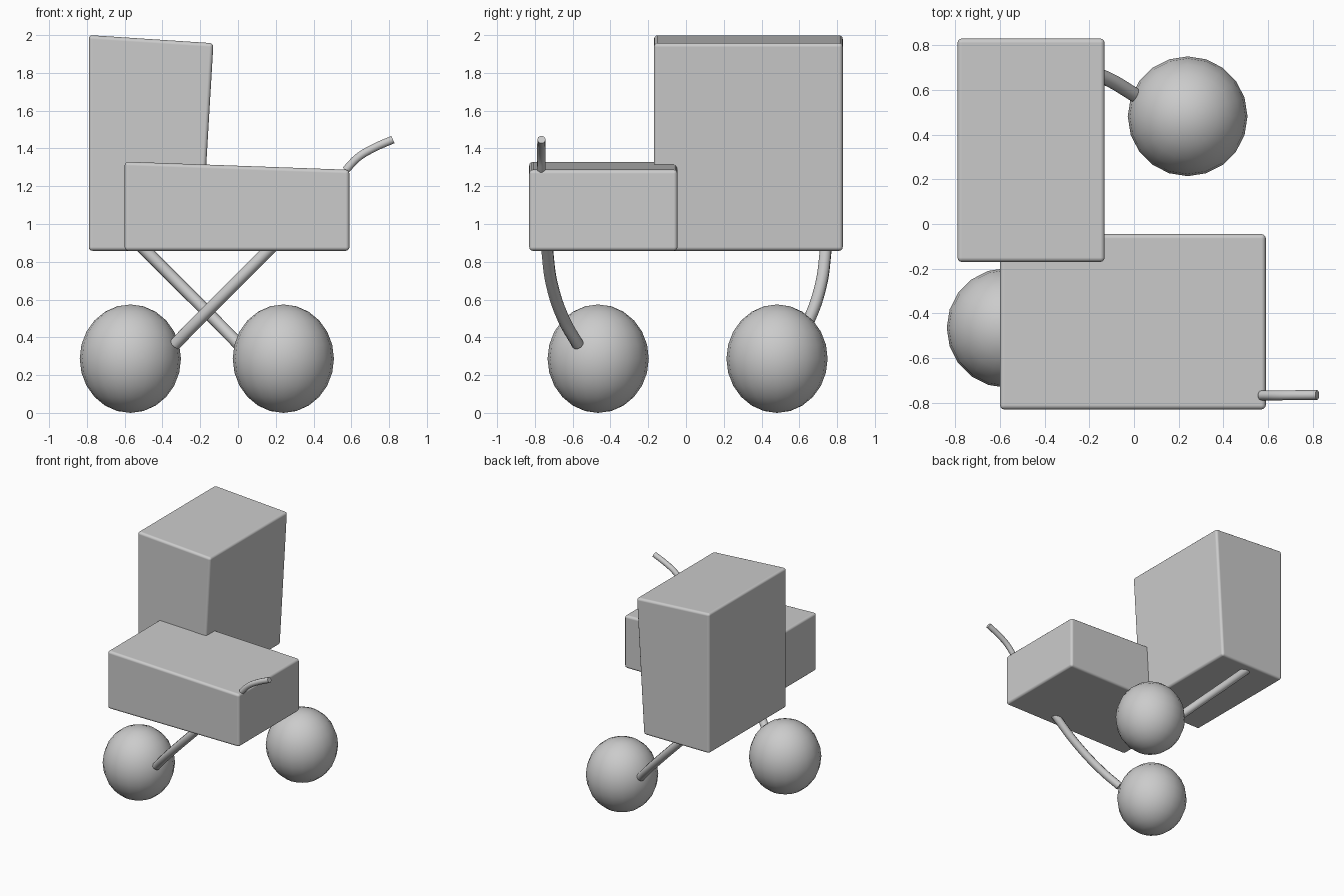
import bpy, bmesh
from mathutils import Vector

if "Cube" in bpy.data.objects:
    bpy.data.objects.remove(bpy.data.objects["Cube"])


def prism(name, profile, y0, y1):
    """Rounded block: side profile (x, z) extruded from y0 to y1."""
    bm = bmesh.new()
    face = bm.faces.new([bm.verts.new((x, y0, z)) for x, z in profile])
    ext = bmesh.ops.extrude_face_region(bm, geom=[face])
    verts = [v for v in ext["geom"] if isinstance(v, bmesh.types.BMVert)]
    bmesh.ops.translate(bm, verts=verts, vec=(0, y1 - y0, 0))
    bmesh.ops.recalc_face_normals(bm, faces=bm.faces)
    for f in bm.faces:
        f.smooth = True
    me = bpy.data.meshes.new(name)
    bm.to_mesh(me)
    bm.free()
    ob = bpy.data.objects.new(name, me)
    bpy.context.collection.objects.link(ob)
    bev = ob.modifiers.new("soft_edges", 'BEVEL')
    bev.width = 0.02
    bev.segments = 3
    bev.harden_normals = True
    return ob


def ball(name, loc):
    bpy.ops.mesh.primitive_uv_sphere_add(segments=20, ring_count=12, radius=1, location=loc)
    ob = bpy.context.object
    ob.name = name
    ob.scale = (0.268, 0.268, 0.287)
    bpy.ops.object.shade_smooth()
    return ob


def tube(name, points, radius):
    """Capped round tube through the points."""
    cu = bpy.data.curves.new(name, 'CURVE')
    cu.dimensions = '3D'
    cu.bevel_depth = radius
    cu.bevel_resolution = 3
    cu.resolution_u = 6
    cu.use_fill_caps = True
    sp = cu.splines.new('BEZIER')
    sp.bezier_points.add(len(points) - 1)
    for bp, p in zip(sp.bezier_points, points):
        bp.co = Vector(p)
        bp.handle_left_type = bp.handle_right_type = 'AUTO'
    ob = bpy.data.objects.new(name, cu)
    bpy.context.collection.objects.link(ob)
    return ob


# Tall and low bodies, both with slanted tops
prism("tall_body", [(-0.79, 0.858), (-0.195, 0.858), (-0.13, 1.957), (-0.79, 2.0)], -0.17, 0.83)
prism("low_body", [(-0.6, 0.858), (0.59, 0.858), (0.59, 1.287), (-0.6, 1.33)], -0.83, -0.045)

# Round feet
ball("front_foot", (-0.57, -0.465, 0.287))
ball("back_foot", (0.24, 0.482, 0.287))

# Crossing legs, curving outward from the feet up to the bodies
leg = [(-0.335, -0.572, 0.362), (-0.21, -0.645, 0.49), (-0.02, -0.71, 0.68), (0.18, -0.737, 0.88)]
tube("front_leg", leg, 0.032)
tube("back_leg", [(-0.33 - x, -y + 0.005, z) for x, y, z in leg], 0.032)

# Curved handle on the low body
tube("handle", [(0.57, -0.767, 1.285), (0.635, -0.767, 1.352), (0.72, -0.766, 1.403),
                (0.82, -0.765, 1.447)], 0.022)
